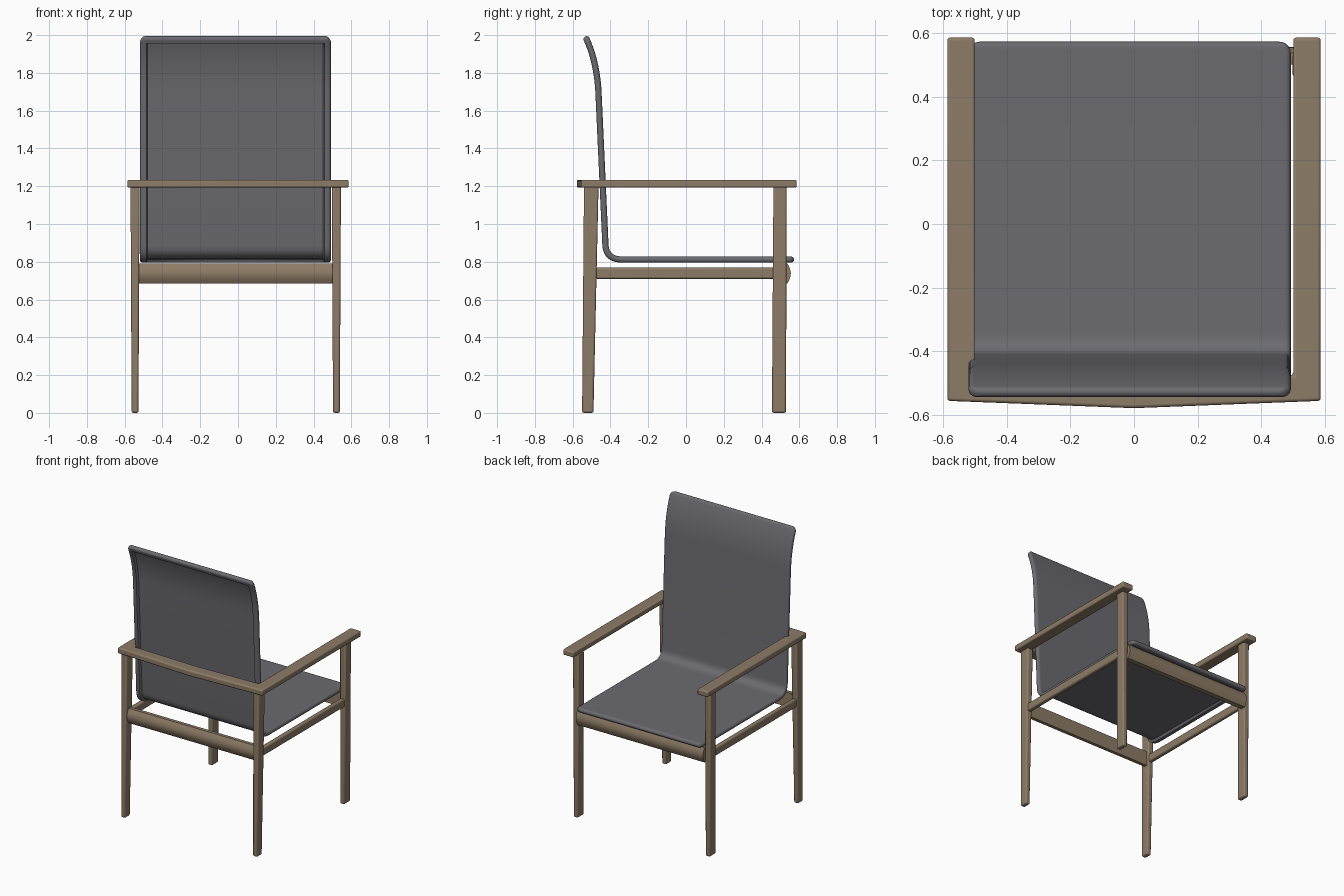
import bpy, bmesh, math
from mathutils import Vector
from mathutils.geometry import interpolate_bezier

if "Cube" in bpy.data.objects:
    bpy.data.objects.remove(bpy.data.objects["Cube"])


def material(name, rgb):
    m = bpy.data.materials.new(name)
    m.use_nodes = True
    m.diffuse_color = (*rgb, 1)
    m.node_tree.nodes["Principled BSDF"].inputs["Base Color"].default_value = (*rgb, 1)
    return m


wood = material("brown_wood", (0.27, 0.2, 0.135))
fabric = material("charcoal_fabric", (0.148, 0.146, 0.162))


def finish(name, bm, mat, bevel=0.0, angle=40):
    bmesh.ops.recalc_face_normals(bm, faces=bm.faces)
    me = bpy.data.meshes.new(name)
    bm.to_mesh(me)
    bm.free()
    me.materials.append(mat)
    ob = bpy.data.objects.new(name, me)
    bpy.context.collection.objects.link(ob)
    if bevel:
        mod = ob.modifiers.new("Rounded edges", "BEVEL")
        mod.width, mod.segments, mod.limit_method = bevel, 3, "ANGLE"
    bpy.ops.object.select_all(action="DESELECT")
    ob.select_set(True)
    bpy.context.view_layer.objects.active = ob
    bpy.ops.object.shade_smooth_by_angle(angle=math.radians(angle))
    return ob


def loft(name, lower, upper, mat, bevel):
    """Solid between two matching outlines."""
    bm = bmesh.new()
    a = [bm.verts.new(p) for p in lower]
    b = [bm.verts.new(p) for p in upper]
    bm.faces.new(a)
    bm.faces.new(b)
    for i in range(len(a)):
        j = (i + 1) % len(a)
        bm.faces.new((a[i], a[j], b[j], b[i]))
    return finish(name, bm, mat, bevel)


def rect(x0, x1, y0, y1, z):
    return [(x0, y0, z), (x1, y0, z), (x1, y1, z), (x0, y1, z)]


# Tapered legs and side stretchers
CX = -0.012
for side, s in (("right", -1), ("left", 1)):
    x = CX + s * 0.533
    for end, foot, top in (("back", (-0.55, -0.49), (-0.54, -0.463)),
                           ("front", (0.455, 0.53), (0.463, 0.532))):
        loft(f"{end}_{side}_leg", rect(x - 0.018, x + 0.018, *foot, 0),
             rect(x - 0.024, x + 0.024, *top, 1.2), wood, 0.01)
    loft(f"{side}_stretcher", rect(x - 0.016, x + 0.016, -0.48, 0.47, 0.71),
         rect(x - 0.016, x + 0.016, -0.48, 0.47, 0.77), wood, 0.01)

# Armrests joined by a gently bowed back bar
half = [(0, -0.578), (0.586, -0.555), (0.586, 0.585), (0.5, 0.585), (0.5, -0.475), (0, -0.49)]
outline = half + [(-x, y) for x, y in half[-2:0:-1]]
loft("armrest_frame", [(x, y, 1.192) for x, y in outline],
     [(x, y, 1.234) for x, y in outline], wood, 0.009)

# Seat rails with a convex outer face
for name, inner, outer, bulge in (("back_rail", -0.49, -0.515, -0.02), ("front_rail", 0.5, 0.537, 0.018)):
    section = [(inner, 0.685), (inner, 0.792)]
    for i in range(9):
        t = 1 - i / 8
        section.append((outer + bulge * math.sin(math.pi * t), 0.685 + 0.107 * t))
    loft(name, [(-0.525, y, z) for y, z in section],
         [(0.502, y, z) for y, z in section], wood, 0)

# One-piece seat and backrest shell: path runs from the seat front to the top
T, R, HW, XC = 0.033, 0.035, 0.506, -0.014


def curve(pts, n):
    return [Vector(v[:2]) for v in interpolate_bezier(*[Vector((*p, 0)) for p in pts], n)]


path = [Vector((0.572, 0.828))]
path += curve([(-0.33, 0.828), (-0.385, 0.828), (-0.407, 0.845), (-0.41, 0.89)], 12)
path += curve([(-0.447, 1.7), (-0.453, 1.81), (-0.475, 1.91), (-0.518, 2.0)], 14)
stops = [0]
for a, b in zip(path, path[1:]):
    stops.append(stops[-1] + (b - a).length)
L = stops[-1]


def at(s):
    s = min(max(s, 0), L)
    for i in range(len(path) - 1):
        if s <= stops[i + 1] + 1e-9:
            return path[i].lerp(path[i + 1], (s - stops[i]) / (stops[i + 1] - stops[i]))
    return path[-1]


def rounding(d, r):
    return r - math.sqrt(max(r * r - (r - d) ** 2, 0)) if d < r else 0


rim = [0, 0.002, 0.006, 0.011, 0.0165, 0.026, 0.035, 0.042]
rows = sorted(set(rim + [L - d for d in rim] + [s for s in stops if 0.05 < s < L - 0.05]))
cols = [(d, -1) for d in rim] + [(HW, 0)] + [(d, 1) for d in reversed(rim)]

bm = bmesh.new()
front, back = [], []
for s in rows:
    p = at(s)
    t = (at(s + 0.008) - at(s - 0.008)).normalized()
    n = Vector((-t.y, t.x))
    end = min(s, L - s)
    width = HW - rounding(end, R)
    f_row, b_row = [], []
    for d, sgn in cols:
        x = XC + sgn * (width - d)
        edge = min(end, d)
        f = rounding(edge, T / 2)
        # Rolled rim around a recessed rear panel
        depth = T - f if edge < 0.036 else T - 0.018
        for row, off in ((f_row, f), (b_row, depth)):
            q = p + n * off
            row.append(bm.verts.new((x, q.x, q.y)))
    front.append(f_row)
    back.append(b_row)
for grid in (front, back):
    for r0, r1 in zip(grid, grid[1:]):
        for i in range(len(cols) - 1):
            bm.faces.new((r0[i], r0[i + 1], r1[i + 1], r1[i]))
bmesh.ops.remove_doubles(bm, verts=bm.verts, dist=0.0001)
finish("seat_shell", bm, fabric, 0, 45)
